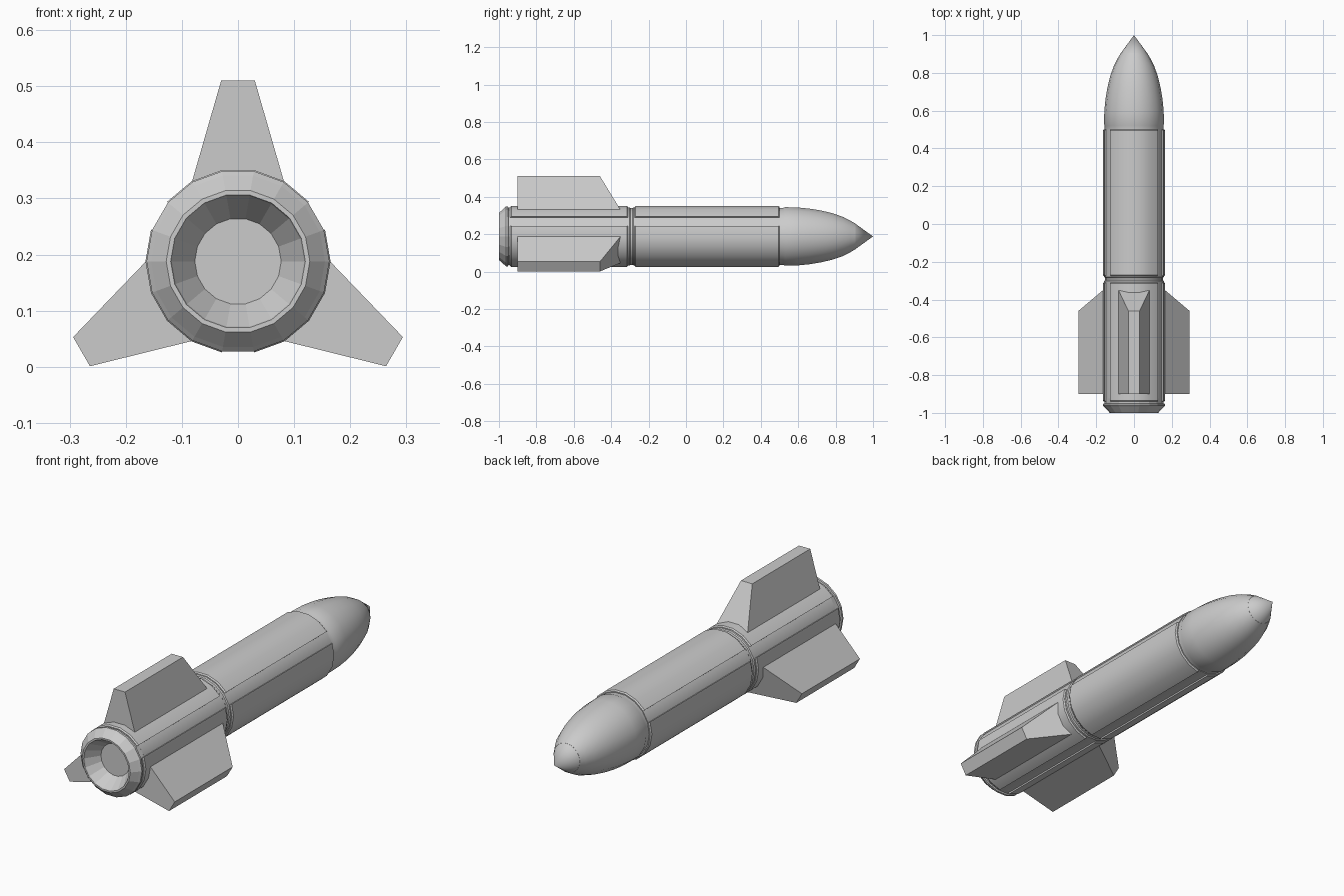
import bpy, bmesh
from math import sin, cos, radians

if "Cube" in bpy.data.objects:
    bpy.data.objects.remove(bpy.data.objects["Cube"])

AXIS_Z = 0.188
SIDES = 18


def finish(name, bm, smooth=False):
    bmesh.ops.remove_doubles(bm, verts=bm.verts, dist=1e-5)
    bmesh.ops.recalc_face_normals(bm, faces=bm.faces)
    mesh = bpy.data.meshes.new(name)
    bm.to_mesh(mesh)
    bm.free()
    ob = bpy.data.objects.new(name, mesh)
    ob.location.z = AXIS_Z
    bpy.context.collection.objects.link(ob)
    if smooth:
        bpy.ops.object.select_all(action='DESELECT')
        ob.select_set(True)
        bpy.context.view_layer.objects.active = ob
        bpy.ops.object.shade_smooth_by_angle(angle=radians(25))
    return ob


def polar(bm, r, deg, y):
    return bm.verts.new((r * cos(radians(deg)), y, r * sin(radians(deg))))


def lathe(name, profile, smooth=True):
    """Turn a (y, radius) profile round the long axis."""
    bm = bmesh.new()
    rings = []
    for y, r in profile:
        if r == 0:
            rings.append([bm.verts.new((0, y, 0))] * SIDES)
        else:
            rings.append([polar(bm, r, 360 / SIDES * k, y) for k in range(SIDES)])
    for a, b in zip(rings, rings[1:]):
        for k in range(SIDES):
            n = (k + 1) % SIDES
            bm.faces.new(list(dict.fromkeys((a[k], a[n], b[n], b[k]))))
    return finish(name, bm, smooth)


def loft(bm, a, b):
    """Solid between two matching vertex loops."""
    bm.faces.new(a)
    bm.faces.new(b)
    for i in range(len(a)):
        j = (i + 1) % len(a)
        bm.faces.new((a[i], a[j], b[j], b[i]))


def panel(name, mid, y0, y1):
    """Raised five-facet skin panel with bevelled ends."""
    bm = bmesh.new()
    angles = [mid - 50 + 20 * i for i in range(6)]
    loops = []
    for y, r in ((y0, 0.160), (y0 + 0.006, 0.165), (y1 - 0.006, 0.165), (y1, 0.160)):
        loops.append([polar(bm, r, a, y) for a in angles]
                     + [polar(bm, 0.148, a, y) for a in reversed(angles)])
    for a, b in zip(loops, loops[1:]):
        for i in range(12):
            j = (i + 1) % 12
            bm.faces.new((a[i], a[j], b[j], b[i]))
    bm.faces.new(loops[0])
    bm.faces.new(loops[-1])
    finish(name, bm, True)


def fin(name, deg):
    """Tapered fin: wide root on the body, narrow tip, swept leading edge."""
    bm = bmesh.new()
    loops = []
    for r, w, front in ((0.142, 0.082, -0.35), (0.322, 0.03, -0.46)):
        loop = []
        for side, y in ((-w, -0.9), (w, -0.9), (w, front), (-w, front)):
            c, s = cos(radians(deg)), sin(radians(deg))
            loop.append(bm.verts.new((r * c - side * s, y, r * s + side * c)))
        loops.append(loop)
    loft(bm, *loops)
    finish(name, bm)


# Inner body with the waist groove
lathe("body_core", [(-0.925, 0), (-0.925, 0.158), (-0.302, 0.158), (-0.297, 0.154),
                    (-0.285, 0.154), (-0.28, 0.158), (0.50, 0.158), (0.50, 0)])

# Rounded nose and pointed tip
lathe("nose", [(0.49, 0), (0.49, 0.155), (0.52, 0.155), (0.53, 0.159), (0.60, 0.157),
               (0.66, 0.151), (0.72, 0.141), (0.78, 0.127), (0.84, 0.106),
               (0.88, 0.085), (0.905, 0.070), (0.905, 0)])
lathe("nose_tip", [(0.90, 0), (0.90, 0.073), (1.0, 0)])

# Exhaust bell with chamfered tail ring
lathe("exhaust", [(-0.93, 0), (-0.93, 0.077), (-0.994, 0.118), (-1.0, 0.120),
                  (-1.0, 0.128), (-0.97, 0.155), (-0.962, 0.163), (-0.952, 0.163),
                  (-0.95, 0.156), (-0.92, 0.158), (-0.92, 0)], smooth=False)

# Three sets of skin panels and fins
for i, mid in enumerate((90, 210, 330)):
    panel(f"front_panel_{i + 1}", mid, -0.275, 0.50)
    panel(f"rear_panel_{i + 1}", mid, -0.94, -0.31)
    fin(f"fin_{i + 1}", mid)
